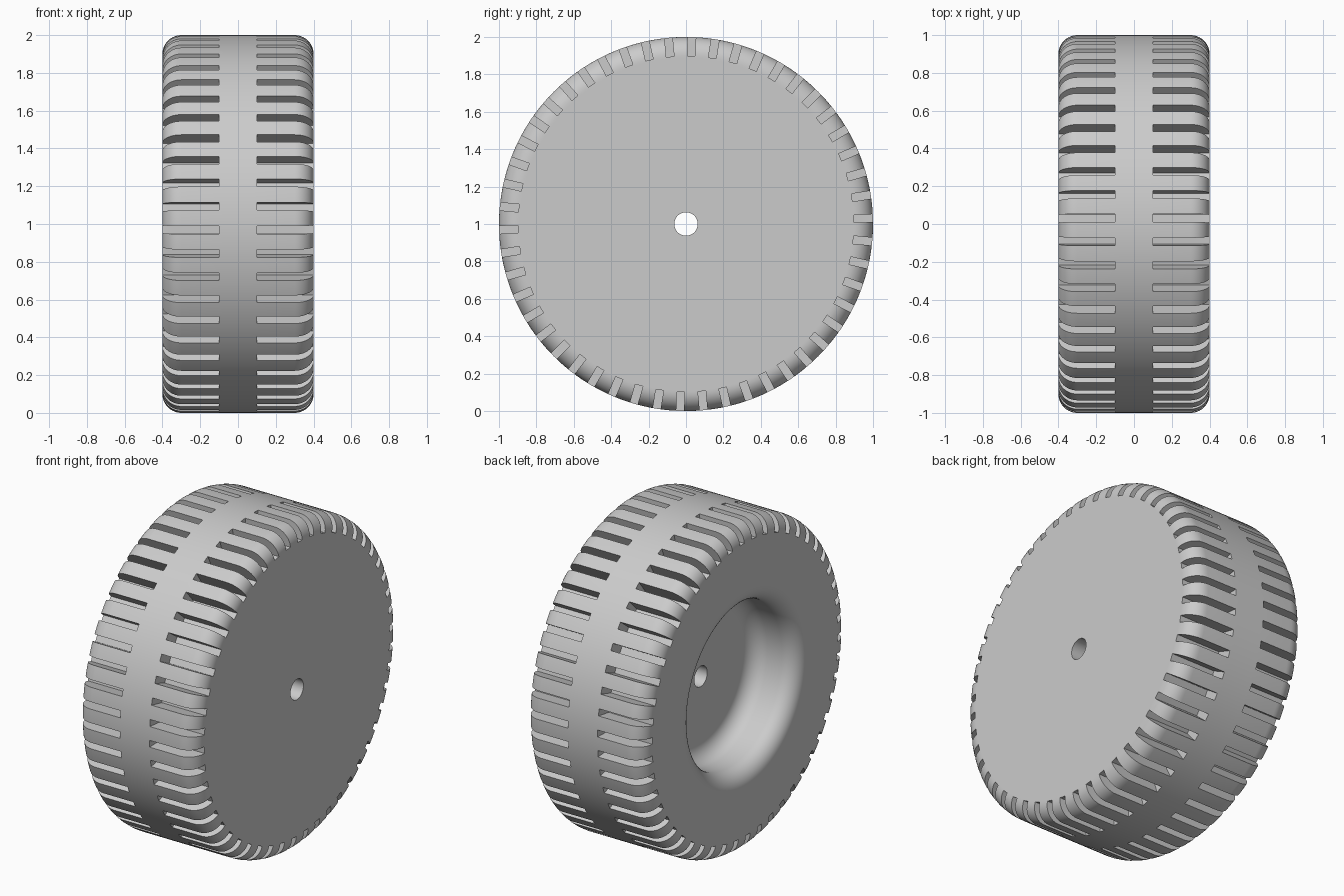
import bpy, bmesh
from math import sin, cos, pi, radians
from mathutils import Matrix, Vector

cube = bpy.data.objects.get("Cube")
if cube:
    bpy.data.objects.remove(cube, do_unlink=True)

SLOTS = 50
HUB = Vector((0, 0, 1))


def make_object(name, bm):
    bmesh.ops.recalc_face_normals(bm, faces=bm.faces)
    mesh = bpy.data.meshes.new(name)
    bm.to_mesh(mesh)
    bm.free()
    obj = bpy.data.objects.new(name, mesh)
    bpy.context.collection.objects.link(obj)
    return obj


def arc(cx, cr, start, end, radius=0.1, steps=10):
    """Fillet points (x, radius from axle) between two angles in degrees."""
    angles = [radians(start + (end - start) * i / steps) for i in range(steps + 1)]
    return [(cx + radius * cos(a), cr + radius * sin(a)) for a in angles]


# Wheel body: closed section with a filleted recess on one side, revolved about x
section = [(-0.1, 0.0625), (-0.1, 0.39)]
section += arc(-0.2, 0.4, 0, 90)             # recess floor fillet
section += arc(-0.3, 0.6, 270, 180)          # recess lip
section += [(-0.4, 0.61), (-0.4, 0.89)]
section += arc(-0.3, 0.9, 180, 90)           # tread shoulder
section += [(-0.08, 1), (0.08, 1)]           # smooth centre band
section += arc(0.3, 0.9, 90, 0)              # other shoulder
section += [(0.4, 0.89), (0.4, 0.0625)]

bm = bmesh.new()
verts = [bm.verts.new(HUB + Vector((x, 0, r))) for x, r in section]
edges = [bm.edges.new((v, verts[(i + 1) % len(verts)])) for i, v in enumerate(verts)]
bmesh.ops.spin(bm, geom=verts + edges, cent=HUB, axis=(1, 0, 0),
               angle=2 * pi, steps=SLOTS * 4, use_merge=True)
bmesh.ops.remove_doubles(bm, verts=bm.verts, dist=0.0001)
wheel = make_object("wheel", bm)

# Tread slots: a ring of boxes on each shoulder
bm = bmesh.new()
for side in (-1, 1):
    for k in range(SLOTS):
        turn = Matrix.Rotation(radians(1.8) + k * 2 * pi / SLOTS, 4, 'X')
        place = Matrix.Translation((side * 0.3, 1.0, 0))
        size = Matrix.Diagonal((0.4, 0.204, 0.042, 1))
        bmesh.ops.create_cube(bm, size=1, matrix=Matrix.Translation(HUB) @ turn @ place @ size)
cutter = make_object("slot_cutter", bm)
cutter.hide_render = True

cut = wheel.modifiers.new("tread_slots", 'BOOLEAN')
cut.operation = 'DIFFERENCE'
cut.solver = 'EXACT'
cut.object = cutter
bpy.ops.object.select_all(action='DESELECT')
bpy.context.view_layer.objects.active = wheel
wheel.select_set(True)
bpy.ops.object.modifier_apply(modifier=cut.name)
bpy.data.objects.remove(cutter, do_unlink=True)

# Smooth rounded surfaces with sharp slot edges
bpy.ops.object.shade_smooth_by_angle(angle=radians(30))

# Single plain grey
grey = bpy.data.materials.new("light_grey")
grey.use_nodes = True
colour = (0.6, 0.6, 0.6, 1)
grey.diffuse_color = colour
grey.node_tree.nodes["Principled BSDF"].inputs["Base Color"].default_value = colour
wheel.data.materials.clear()
wheel.data.materials.append(grey)
